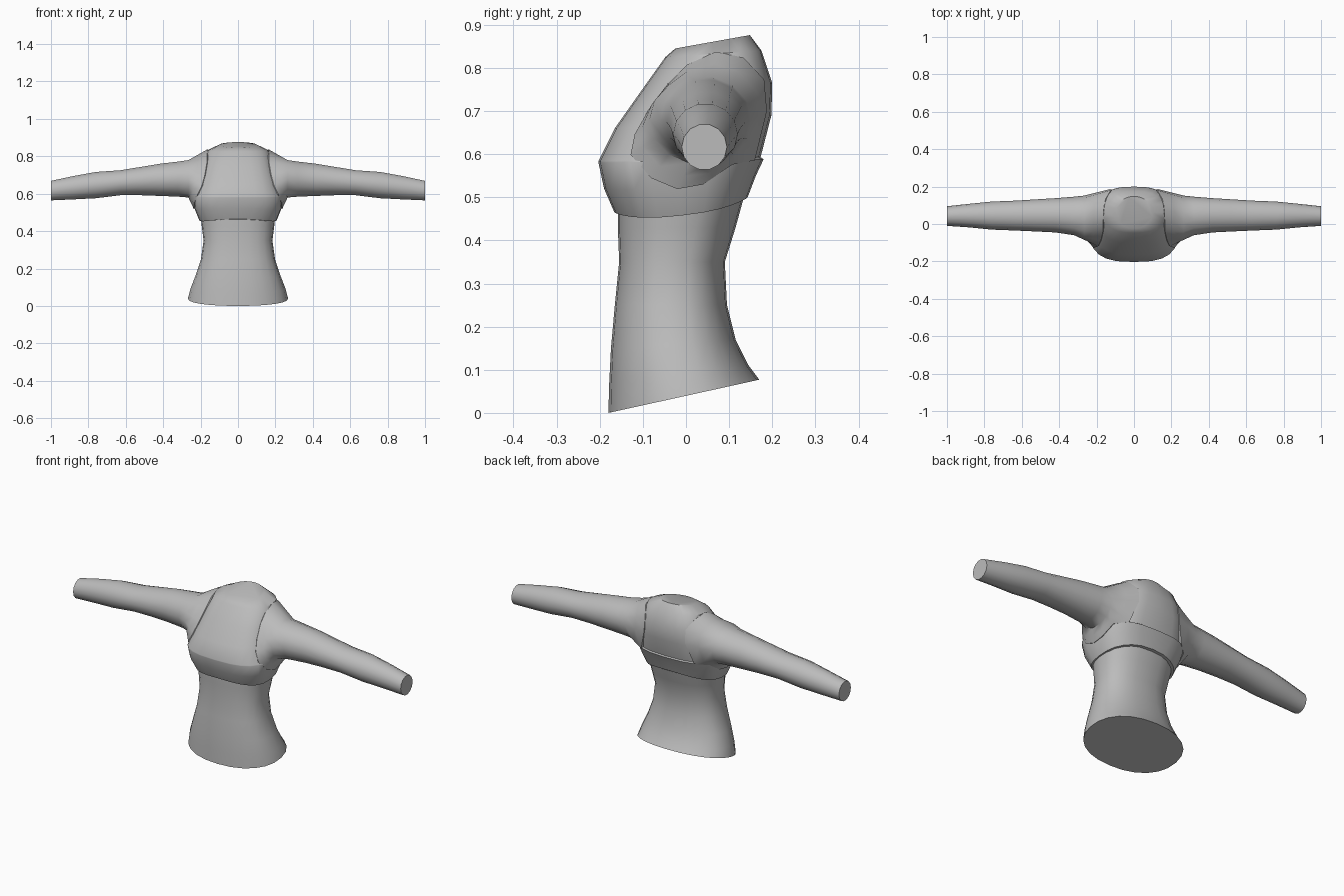
import bpy, bmesh
from math import cos, sin, pi, radians
from mathutils import Vector
from mathutils.bvhtree import BVHTree

if "Cube" in bpy.data.objects:
    bpy.data.objects.remove(bpy.data.objects["Cube"])

GREY = (0.5, 0.5, 0.5, 1)
grey = bpy.data.materials.new("plain grey")
grey.use_nodes = True
grey.diffuse_color = GREY
grey.node_tree.nodes["Principled BSDF"].inputs["Base Color"].default_value = GREY


def spow(v, p):
    """Signed power, for superellipses."""
    return (1 if v >= 0 else -1) * abs(v) ** (2 / p)


def torso_ring(y_front, y_back, z_front, z_back, half_width, power, sag=0, n=24):
    """Horizontal section, tilted from front to back, sagging at the sides."""
    ring = []
    for i in range(n):
        a = 2 * pi * i / n
        side, t = spow(cos(a), power), (spow(sin(a), power) + 1) / 2
        ring.append(Vector((half_width * side,
                            y_front + (y_back - y_front) * t,
                            z_front + (z_back - z_front) * t - sag * side ** 2)))
    return ring


def sleeve_ring(x, y0, y1, z0, z1, n=14):
    """Upright section across the arm."""
    return [Vector((x, (y0 + y1) / 2 + (y1 - y0) / 2 * cos(2 * pi * i / n),
                    (z0 + z1) / 2 + (z1 - z0) / 2 * sin(2 * pi * i / n)))
            for i in range(n)]


def loft(name, rings, mirror=False):
    """Skin a closed tube through the rings."""
    bm = bmesh.new()
    rows = [[bm.verts.new((-p.x if mirror else p.x, p.y, p.z)) for p in r] for r in rings]
    for a, b in zip(rows, rows[1:]):
        for i in range(len(a)):
            j = (i + 1) % len(a)
            bm.faces.new((a[i], a[j], b[j], b[i]))
    bm.faces.new(rows[0])
    bm.faces.new(rows[-1])
    bmesh.ops.recalc_face_normals(bm, faces=bm.faces)
    mesh = bpy.data.meshes.new(name)
    bm.to_mesh(mesh)
    bm.free()
    mesh.materials.append(grey)
    obj = bpy.data.objects.new(name, mesh)
    bpy.context.collection.objects.link(obj)
    bpy.ops.object.select_all(action="DESELECT")
    obj.select_set(True)
    bpy.context.view_layer.objects.active = obj
    bpy.ops.object.shade_smooth_by_angle(angle=radians(42))
    return obj


# Waist: flares to a slanted hem, top tucked under the chest
loft("waist", [torso_ring(*r) for r in (
    (-.18, .17, .0, .077, .268, 2.2),
    (-.178, .145, .07, .11, .255, 2.2),
    (-.174, .115, .15, .17, .228, 2.3),
    (-.165, .095, .25, .25, .198, 2.4),
    (-.155, .09, .35, .35, .184, 2.4),
    (-.158, .115, .43, .43, .194, 2.4),
    (-.158, .137, .49, .51, .202, 2.5))])

# Chest: overhangs the waist, with a low band and a flat neck opening
chest = loft("chest", [torso_ring(*r) for r in (
    (-.166, .143, .465, .50, .207, 2.5, .025),
    (-.19, .162, .52, .55, .234, 2.7, .01),
    (-.203, .18, .58, .588, .24, 2.9),
    (-.203, .173, .584, .593, .236, 2.9),
    (-.165, .198, .66, .69, .212, 2.9),
    (-.105, .2, .745, .765, .186, 2.8),
    (-.048, .175, .825, .84, .162, 2.5),
    (-.025, .148, .845, .876, .1, 2))])

# Armhole outline (y, z), laid onto the chest with a small raised lip
outline = ((.195, .70), (.185, .775), (.145, .83), (.07, .835), (0, .81),
           (-.05, .775), (-.10, .715), (-.13, .655), (-.13, .60), (-.08, .545),
           (-.02, .52), (.04, .53), (.11, .575), (.18, .59))
chest_bm = bmesh.new()
chest_bm.from_mesh(chest.data)
tree = BVHTree.FromBMesh(chest_bm)
seam, lip = [], []
for y, z in outline:
    x = .165 + .22 * (.835 - z) - 1.5 * max(0, y - .15)
    hit, normal, _, _ = tree.find_nearest(Vector((x, y, z)))
    seam.append(hit - normal * .008)
    lip.append(hit + normal * .005)
chest_bm.free()

# Sleeves: from the armhole out to the flat cuffs
shoulder = sleeve_ring(.265, -.085, .152, .577, .782)
blend = [a.lerp(b, .5) for a, b in zip(lip, shoulder)]
arm = [seam, lip, blend, shoulder] + [sleeve_ring(*r) for r in (
    (.32, -.06, .146, .582, .774),
    (.42, -.045, .138, .586, .762),
    (.52, -.04, .132, .59, .745),
    (.63, -.035, .125, .59, .727),
    (.76, -.03, .12, .574, .718),
    (.88, -.018, .108, .568, .696),
    (1.0, -.01, .095, .563, .67))]
for side in ("left", "right"):
    loft(side + "_sleeve", arm, mirror=side == "right")
